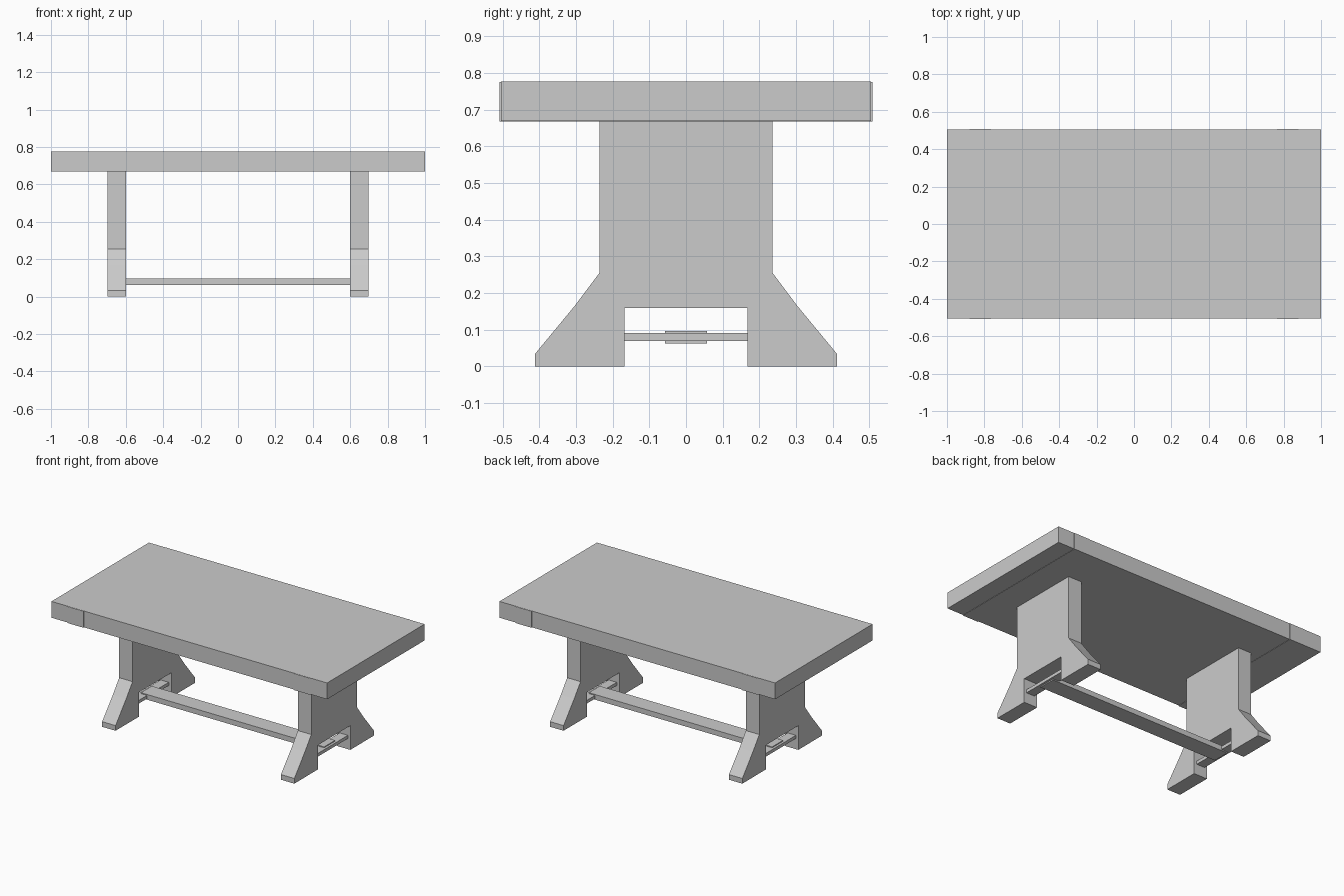
import bpy, bmesh

if "Cube" in bpy.data.objects:
    bpy.data.objects.remove(bpy.data.objects["Cube"])


def box(name, x0, x1, y, z0, z1):
    """Box symmetric in y, spanning the given x and z limits."""
    bm = bmesh.new()
    bmesh.ops.create_cube(bm, size=1)
    for v in bm.verts:
        v.co = (x1 if v.co.x > 0 else x0,
                y if v.co.y > 0 else -y,
                z1 if v.co.z > 0 else z0)
    return finish(name, bm)


def finish(name, bm):
    bmesh.ops.recalc_face_normals(bm, faces=bm.faces)
    mesh = bpy.data.meshes.new(name)
    bm.to_mesh(mesh)
    bm.free()
    obj = bpy.data.objects.new(name, mesh)
    bpy.context.collection.objects.link(obj)
    return obj


def extrude_profile(name, half, x0, x1):
    """Mirror a half profile (y, z) and extrude it along x."""
    outline = half + [(-y, z) for y, z in reversed(half)]
    bm = bmesh.new()
    face = bm.faces.new([bm.verts.new((x0, y, z)) for y, z in outline])
    new = bmesh.ops.extrude_face_region(bm, geom=[face])["geom"]
    bmesh.ops.translate(bm, vec=(x1 - x0, 0, 0),
                        verts=[g for g in new if isinstance(g, bmesh.types.BMVert)])
    return finish(name, bm)


# Thick table top
box("table_top", -1, 1, 0.505, 0.67, 0.777)

# Trestle legs with splayed feet, cross bars and end battens on both sides
leg_half = [(0.236, 0.67), (0.236, 0.255), (0.302, 0.167), (0.412, 0.034),
            (0.412, 0), (0.168, 0), (0.168, 0.159)]
for side, s in (("left", -1), ("right", 1)):
    extrude_profile(side + "_leg", leg_half, *sorted((s * 0.6, s * 0.697)))
    box(side + "_cross_bar", *sorted((s * 0.62, s * 0.68)), 0.17, 0.07, 0.091)
    box(side + "_batten", *sorted((s * 0.765, s * 0.88)), 0.508, 0.668, 0.776)

# Long stretcher between the legs
box("stretcher", -0.665, 0.665, 0.057, 0.063, 0.097)
